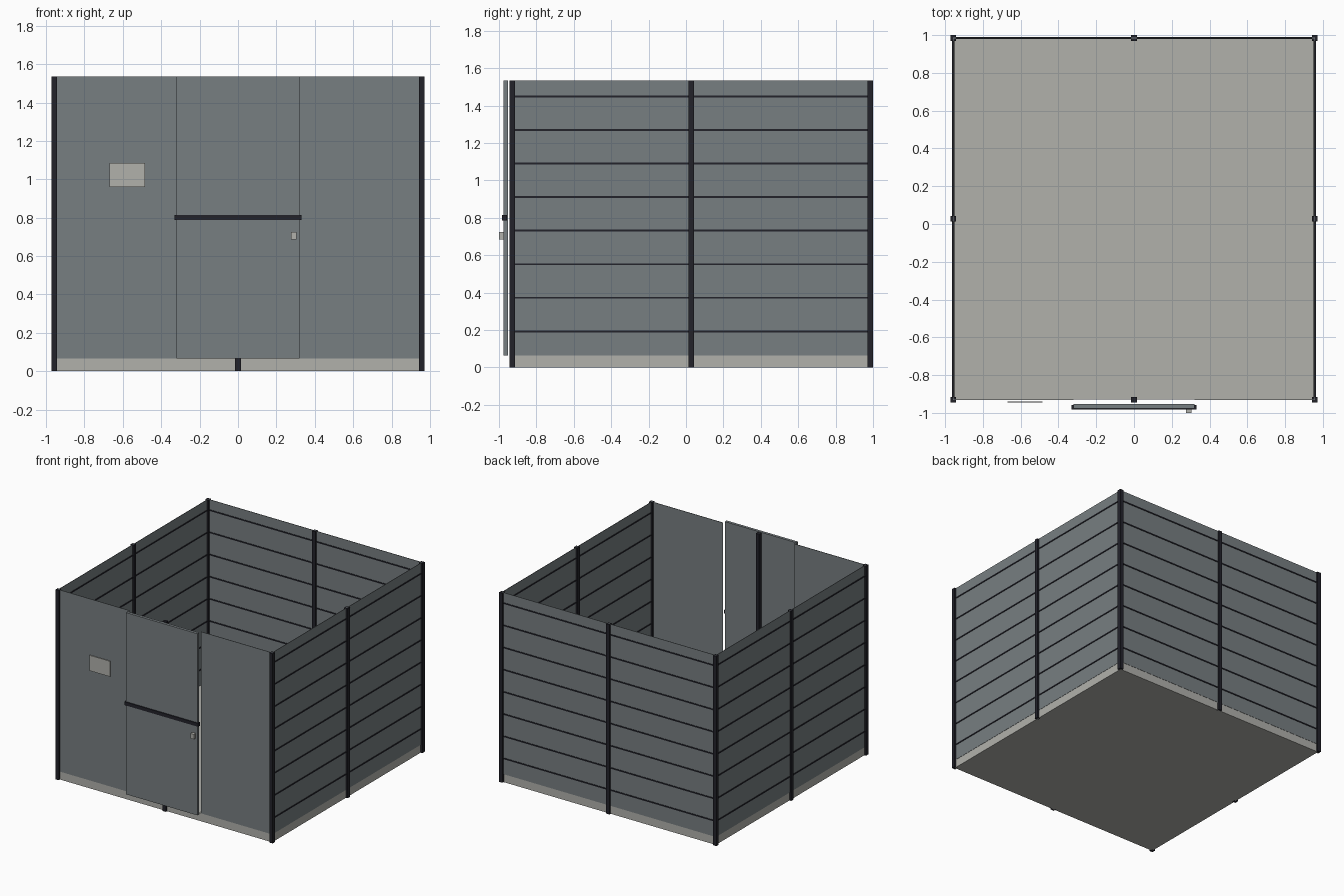
import bpy
import bmesh
from mathutils import Matrix, Vector

cube = bpy.data.objects.get("Cube")
if cube:
    bpy.data.objects.remove(cube, do_unlink=True)


def material(name, rgb):
    m = bpy.data.materials.new(name)
    m.use_nodes = True
    colour = (*rgb, 1)
    m.diffuse_color = colour
    m.node_tree.nodes["Principled BSDF"].inputs["Base Color"].default_value = colour
    return m


PANEL = material("slate grey panel", (0.185, 0.21, 0.22))
FRAME = material("near black frame", (0.016, 0.016, 0.023))
PALE = material("pale concrete grey", (0.44, 0.44, 0.41))


def box(name, mat, x, y, z):
    """Box spanning the given (min, max) pairs."""
    spans = (x, y, z)
    size = Vector([hi - lo for lo, hi in spans])
    centre = Vector([(hi + lo) / 2 for lo, hi in spans])
    bm = bmesh.new()
    bmesh.ops.create_cube(bm, size=1, matrix=Matrix.Diagonal((*size, 1)))
    mesh = bpy.data.meshes.new(name)
    bm.to_mesh(mesh)
    bm.free()
    mesh.materials.append(mat)
    ob = bpy.data.objects.new(name, mesh)
    ob.location = centre
    bpy.context.collection.objects.link(ob)
    return ob


def around(c, width):
    return (c - width / 2, c + width / 2)


SIDE = 0.957                  # wall centre lines
FRONT, BACK = -0.93, 0.985
MID = (FRONT + BACK) / 2
TOP, BASE = 1.535, 0.065
POST, SHEET, RAIL = 0.03, 0.004, 0.012
DOOR = 0.32                   # half width of the doorway
HEIGHT = (BASE, TOP)
WIDTH, DEPTH = (-SIDE, SIDE), (FRONT, BACK)

# Floor slab
box("floor_slab", PALE, WIDTH, DEPTH, (0, BASE))

# Posts at the corners and the middle of every side
for x in (-SIDE, 0, SIDE):
    for y in (FRONT, MID, BACK):
        if (x, y) != (0, MID):
            box("post", FRAME, around(x, POST), around(y, POST), (0, TOP))

# Wall sheets, with the front split by the doorway
box("back_wall", PANEL, WIDTH, around(BACK, SHEET), HEIGHT)
for s, side in ((-1, "right"), (1, "left")):
    box(side + "_wall", PANEL, around(s * SIDE, SHEET), DEPTH, HEIGHT)
    box("front_wall_" + side, PANEL, sorted((s * DOOR, s * SIDE)),
        around(FRONT, SHEET), HEIGHT)

# Horizontal rails on the back and side walls
for i in range(8):
    z = around(0.193 + i * 0.1795, 0.01)
    box("back_rail", FRAME, WIDTH, around(BACK, RAIL), z)
    for s, side in ((-1, "right"), (1, "left")):
        box(side + "_rail", FRAME, around(s * SIDE, RAIL), DEPTH, z)

# Sliding door standing clear of the front wall, its bar and its handle
box("door", PANEL, (-DOOR, DOOR), (-0.976, -0.953), HEIGHT)
box("door_bar", FRAME, (-0.33, 0.33), (-0.983, -0.958), (0.787, 0.815))
box("door_handle", PALE, (0.275, 0.305), (-1.0, -0.976), (0.685, 0.725))

# Blank sign plate
box("sign_plate", PALE, (-0.67, -0.485), (-0.945, -0.939), (0.96, 1.085))
